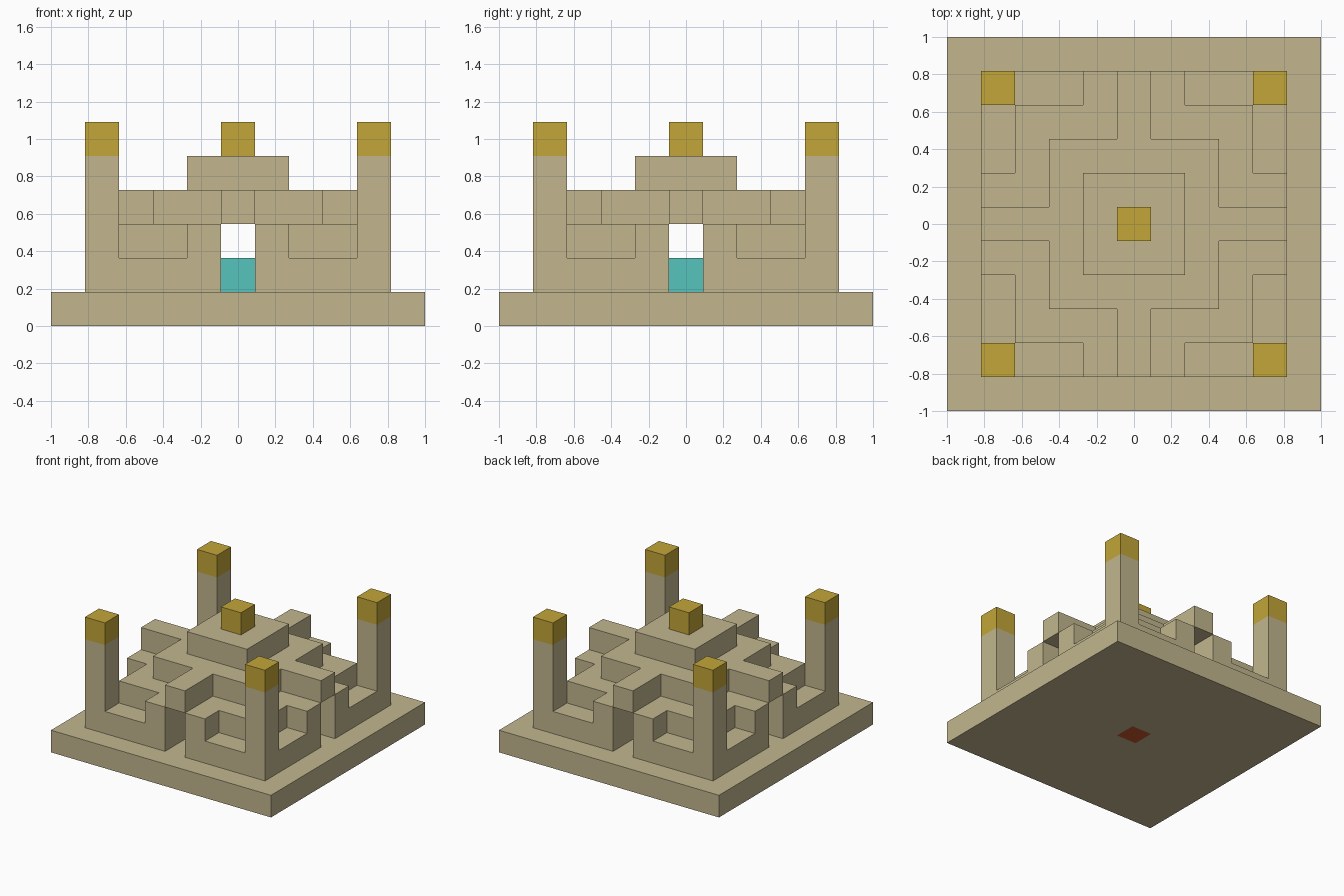
import bpy
import bmesh
from mathutils import Vector

cube = bpy.data.objects.get("Cube")
if cube:
    bpy.data.objects.remove(cube, do_unlink=True)

U = 2 / 11  # edge of one block


def material(name, rgb):
    m = bpy.data.materials.new(name)
    m.use_nodes = True
    m.diffuse_color = (*rgb, 1)
    m.node_tree.nodes["Principled BSDF"].inputs["Base Color"].default_value = (*rgb, 1)
    return m


sandstone = material("sandstone", (0.54, 0.47, 0.275))
gold = material("gold", (0.54, 0.38, 0.04))
turquoise = material("turquoise", (0.093, 0.546, 0.503))
red = material("red", (0.57, 0.10, 0.025))


def box(xs, ys, zs):
    """Block cells in an inclusive range on each axis."""
    return {(x, y, z)
            for x in range(xs[0], xs[1] + 1)
            for y in range(ys[0], ys[1] + 1)
            for z in range(zs[0], zs[1] + 1)}


def square(r, low, high):
    return box((-r, r), (-r, r), (low, high))


def four_ways(cells):
    """Repeat cells by quarter turns about the vertical axis."""
    out = set()
    for x, y, z in cells:
        out |= {(x, y, z), (-y, x, z), (-x, -y, z), (y, -x, z)}
    return out


# Doorway passages crossing the building, and the chamber inside
passage = four_ways(box((0, 0), (-4, 0), (1, 2)))
chamber = square(2, 1, 2)
center = {(0, 0, 0)}

# Walls: low outer tier, inset upper tier, and door jambs flush with the front
jambs = four_ways(box((-1, 1), (-4, -4), (2, 2)))
walls = (square(4, 1, 1) | square(3, 2, 2) | jambs) - passage - chamber

parts = [
    ("base_platform", square(5, 0, 0) - center, sandstone),
    ("buried_block", center, red),
    ("chamber_block", {(0, 0, 1)}, turquoise),
    ("walls", walls, sandstone),
    ("roof_with_door_lintels",
     square(2, 3, 3) | four_ways(box((0, 0), (-4, -3), (3, 3))), sandstone),
    ("upper_roof", square(1, 4, 4), sandstone),
    ("roof_cap", {(0, 0, 5)}, gold),
]

# Corner towers with gold caps
for side, x in (("left", 4), ("right", -4)):
    for end, y in (("front", -4), ("back", 4)):
        parts.append((f"{end}_{side}_tower", box((x, x), (y, y), (2, 4)), sandstone))
        parts.append((f"{end}_{side}_tower_cap", {(x, y, 5)}, gold))

occupied = set().union(*(cells for _, cells, _ in parts))


def build(name, cells, mat):
    """Make the exposed shell of a group of blocks, with flat areas merged."""
    bm = bmesh.new()
    for cell in sorted(cells):
        for axis in range(3):
            for sign in (-1, 1):
                n = Vector((0, 0, 0))
                n[axis] = sign
                near = tuple(int(c + d) for c, d in zip(cell, n))
                if near in occupied:
                    continue
                a = Vector((0, 0, 0))
                a[(axis + 1) % 3] = 0.5
                b = n.cross(a)
                mid = Vector(cell) + Vector((0, 0, 0.5)) + n / 2
                corners = (mid - a - b, mid + a - b, mid + a + b, mid - a + b)
                bm.faces.new([bm.verts.new(c * U) for c in corners])
    bmesh.ops.remove_doubles(bm, verts=bm.verts, dist=0.001)
    bmesh.ops.dissolve_limit(bm, angle_limit=0.01, verts=bm.verts, edges=bm.edges)
    mesh = bpy.data.meshes.new(name)
    bm.to_mesh(mesh)
    bm.free()
    mesh.materials.append(mat)
    bpy.context.collection.objects.link(bpy.data.objects.new(name, mesh))


for part in parts:
    build(*part)
